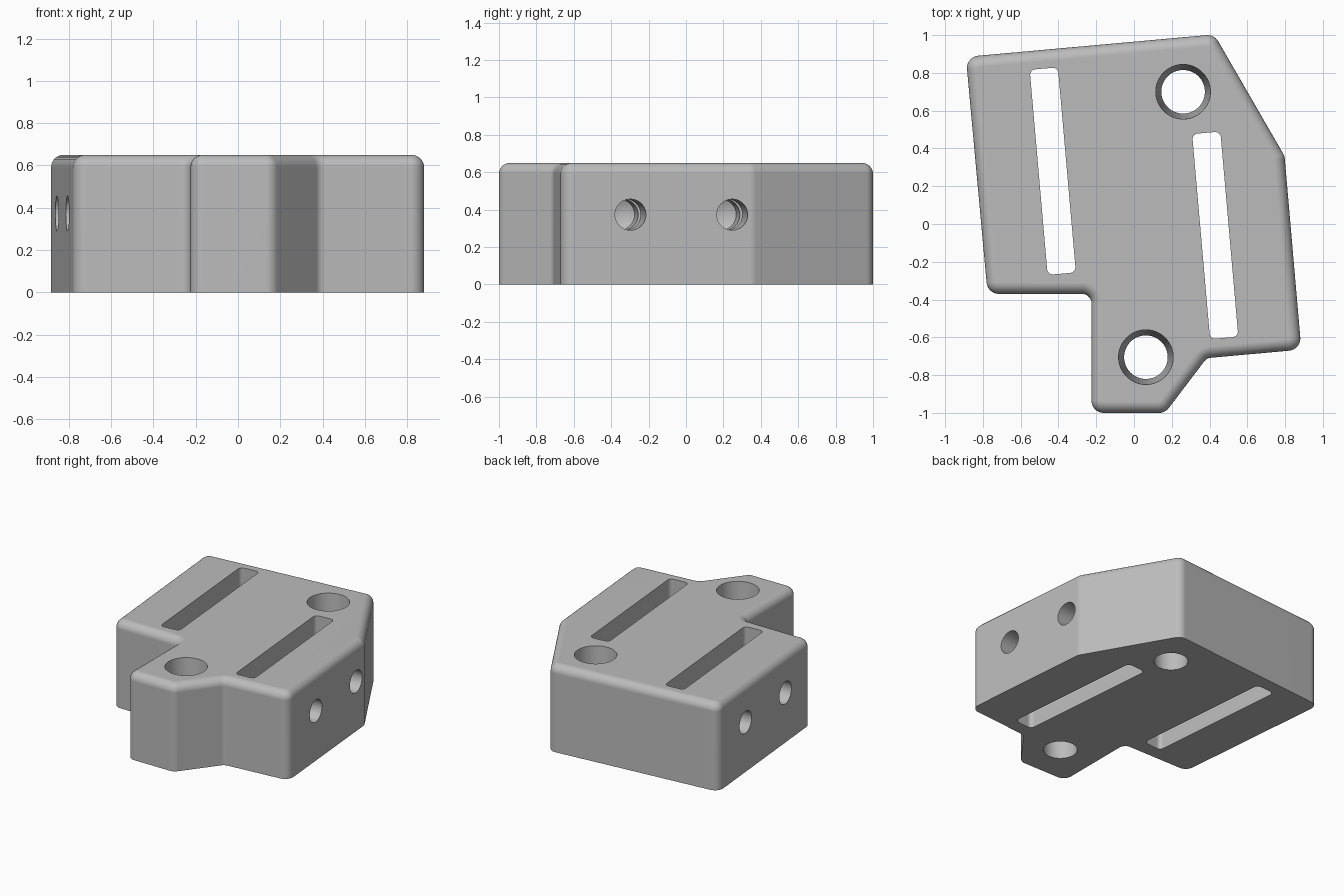
import bpy, bmesh, math
from mathutils import Vector, Matrix

H = 0.65                    # block height
FILLET = 0.06               # rounding of the top rim
TILT = math.radians(5)      # lean of the slots and cross holes

if "Cube" in bpy.data.objects:
    bpy.data.objects.remove(bpy.data.objects["Cube"])

grey = bpy.data.materials.new("grey")
grey.use_nodes = True
grey.diffuse_color = (0.5, 0.5, 0.5, 1)
grey.node_tree.nodes["Principled BSDF"].inputs["Base Color"].default_value = (0.5, 0.5, 0.5, 1)


def rounded(points, inset=0, convex=0.065, concave=0.05, steps=7):
    """Counter-clockwise outline with rounded corners, shrunk by inset."""
    out = []
    for i, p in enumerate(points):
        p = Vector(p)
        d1 = (p - Vector(points[i - 1])).normalized()
        d2 = (Vector(points[(i + 1) % len(points)]) - p).normalized()
        n1, n2 = Vector((d1.y, -d1.x)), Vector((d2.y, -d2.x))
        side = 1 if d1.cross(d2) > 0 else -1
        radius = convex if side > 0 else concave
        centre = p - side * radius * (n1 + n2) / (1 + n1.dot(n2))
        turn = math.atan2(d1.cross(d2), d1.dot(d2))
        for k in range(steps + 1):
            n = Matrix.Rotation(turn * k / steps, 2) @ n1
            out.append(centre + n * (side * radius - inset))
    return out


def loft(name, loops):
    """Closed solid through stacked (outline, z) loops."""
    bm = bmesh.new()
    rings = [[bm.verts.new((p.x, p.y, z)) for p in loop] for loop, z in loops]
    for a, b in zip(rings, rings[1:]):
        for i in range(len(a)):
            bm.faces.new((a[i - 1], a[i], b[i], b[i - 1]))
    bm.faces.new(rings[0][::-1])
    bm.faces.new(rings[-1])
    return finish(name, bm)


def finish(name, bm):
    bmesh.ops.recalc_face_normals(bm, faces=bm.faces)
    mesh = bpy.data.meshes.new(name)
    bm.to_mesh(mesh)
    bm.free()
    mesh.materials.append(grey)
    obj = bpy.data.objects.new(name, mesh)
    bpy.context.collection.objects.link(obj)
    return obj


# Block body with a quarter-round top rim
corners = [(-0.89, 0.885), (-0.775, -0.37), (-0.225, -0.37), (-0.225, -1),
           (0.165, -1), (0.385, -0.71), (0.886, -0.665), (0.797, 0.36), (0.425, 1.0035)]
loops = [(rounded(corners), 0)]
for k in range(8):
    a = math.pi / 2 * k / 7
    loops.append((rounded(corners, FILLET * (1 - math.cos(a))), H - FILLET + FILLET * math.sin(a)))
block = loft("mounting_block", loops)

cutters = []

# Tapered vertical bolt holes
for x, y in ((0.26, 0.70), (0.063, -0.705)):
    bm = bmesh.new()
    bmesh.ops.create_cone(bm, cap_ends=True, segments=64, radius1=0.113, radius2=0.147,
                          depth=H + 0.1, matrix=Matrix.Translation((x, y, H / 2)))
    cutters.append(finish("bolt_hole_cutter", bm))

# On each side: one long slot and two blind cross holes through it
for side, mid in ((1, -0.06), (-1, 0.28)):
    frame = Matrix.Translation((0.43 * side, mid, 0)) @ Matrix.Rotation(TILT, 4, "Z")
    rect = [(-0.075, -0.545), (0.075, -0.545), (0.075, 0.545), (-0.075, 0.545)]
    outline = rounded(rect, convex=0.03)
    slot = loft("slot_cutter", [(outline, -0.05), (outline, H + 0.05)])
    slot.data.transform(frame)
    cutters.append(slot)
    for offset in (-0.273, 0.273):
        bm = bmesh.new()
        profile = [(0.6, 0), (0.6, 0.083), (-0.3, 0.083), (-0.35, 0)]
        verts = [bm.verts.new((side * x, offset, 0.373 + r)) for x, r in profile]
        edges = [bm.edges.new(pair) for pair in zip(verts, verts[1:])]
        bmesh.ops.spin(bm, geom=verts + edges, cent=(0, offset, 0.373), axis=(1, 0, 0),
                       angle=math.tau, steps=40)
        bmesh.ops.remove_doubles(bm, verts=bm.verts, dist=0.0005)
        hole = finish("cross_hole_cutter", bm)
        hole.data.transform(frame)
        cutters.append(hole)

# Cut the holes, then shade
bpy.ops.object.select_all(action="DESELECT")
bpy.context.view_layer.objects.active = block
block.select_set(True)
for cutter in cutters:
    cutter.hide_render = True
    mod = block.modifiers.new("cut", "BOOLEAN")
    mod.operation, mod.solver, mod.object = "DIFFERENCE", "EXACT", cutter
    bpy.ops.object.modifier_apply(modifier=mod.name)
    bpy.data.objects.remove(cutter)
bpy.ops.object.shade_smooth_by_angle(angle=math.radians(25))
weighted = block.modifiers.new("even_shading", "WEIGHTED_NORMAL")
weighted.keep_sharp = True
